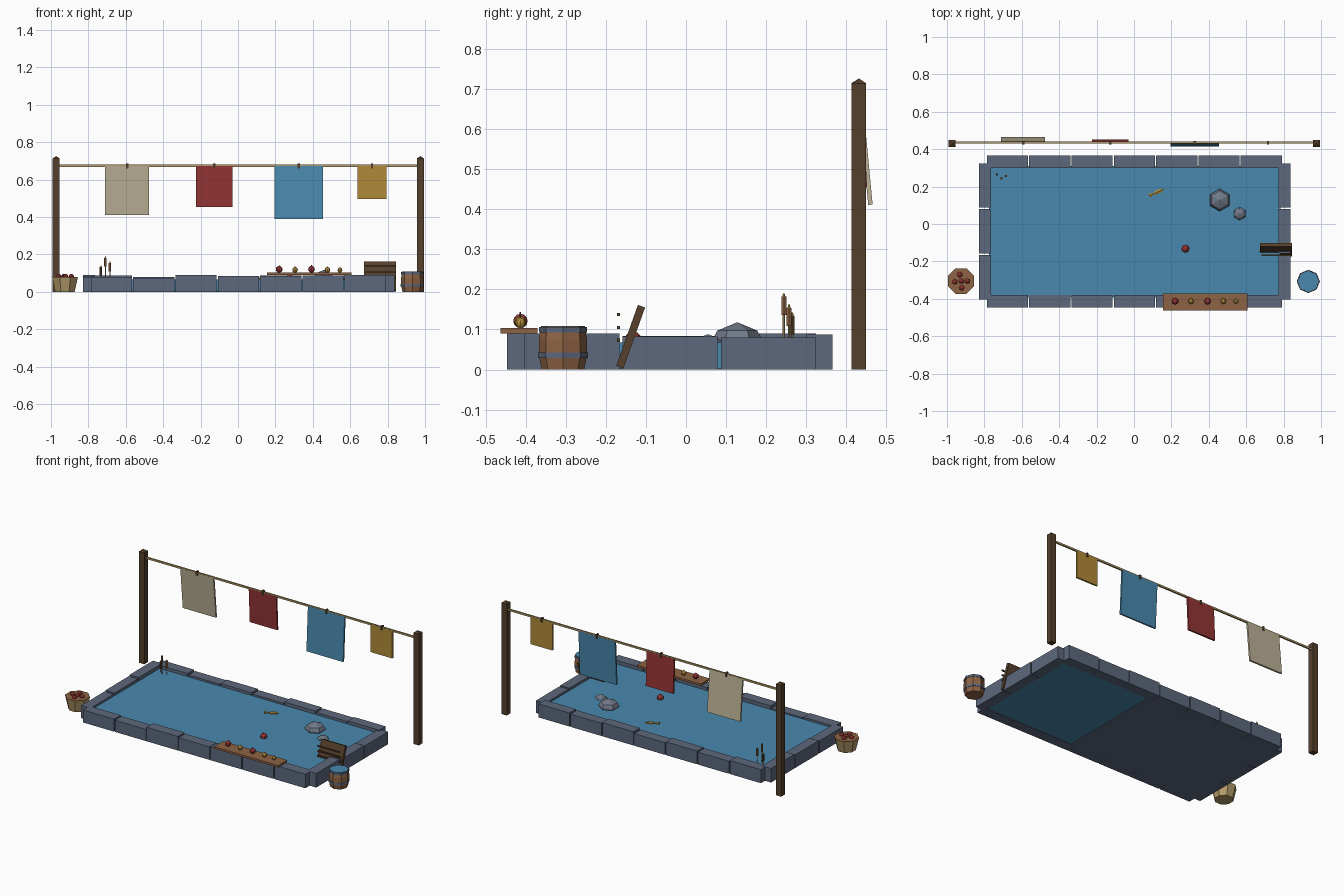
import bpy, bmesh, math
from mathutils import Matrix, Vector

if "Cube" in bpy.data.objects:
    bpy.data.objects.remove(bpy.data.objects["Cube"])


def mat(name, r, g, b):
    m = bpy.data.materials.new(name)
    m.diffuse_color = (r, g, b, 1)
    m.use_nodes = True
    m.node_tree.nodes["Principled BSDF"].inputs["Base Color"].default_value = m.diffuse_color
    return m


STONE = mat("slate_stone", .110, .138, .205)
ROCK = mat("pale_rock", .165, .195, .255)
WATER = mat("water_blue", .066, .250, .420)
RED = mat("red", .300, .035, .035)
LINEN = mat("linen", .510, .445, .310)
MUSTARD = mat("mustard", .434, .254, .040)
DARK = mat("dark_wood", .091, .051, .024)
WOOD = mat("warm_wood", .270, .125, .058)
TAN = mat("tan_straw", .450, .320, .140)


def finish(name, bm, material):
    bmesh.ops.recalc_face_normals(bm, faces=bm.faces)
    me = bpy.data.meshes.new(name)
    bm.to_mesh(me)
    bm.free()
    me.materials.append(material)
    ob = bpy.data.objects.new(name, me)
    bpy.context.collection.objects.link(ob)
    return ob


def box(name, lo, hi, material):
    """Box between two opposite corners."""
    lo, hi = Vector(lo), Vector(hi)
    bm = bmesh.new()
    bmesh.ops.create_cube(bm, size=1, matrix=Matrix.Translation((lo + hi) / 2)
                          @ Matrix.Diagonal((*(hi - lo), 1)))
    return finish(name, bm, material)


def slab(name, x0, x1, bottom, top, thick, material):
    """Board whose centre plane runs from bottom (y, z) to top (y, z)."""
    a, b = Vector(bottom), Vector(top)
    d = (b - a).normalized()
    n = Vector((-d.y, d.x)) * thick / 2
    bm = bmesh.new()
    rings = [[bm.verts.new((x, p.x, p.y)) for p in (a + n, a - n, b - n, b + n)]
             for x in (x0, x1)]
    for r in rings:
        bm.faces.new(r)
    for i in range(4):
        j = (i + 1) % 4
        bm.faces.new((rings[0][i], rings[0][j], rings[1][j], rings[1][i]))
    return finish(name, bm, material)


def lathe(name, x, y, profile, sides, material, turn=0.0):
    """Closed faceted solid turned from (radius, z) pairs."""
    bm = bmesh.new()
    rings = []
    for r, z in profile:
        rings.append([bm.verts.new((x + r * math.cos(turn + math.tau * i / sides),
                                    y + r * math.sin(turn + math.tau * i / sides), z))
                      for i in range(sides)])
    for a, b in zip(rings, rings[1:]):
        for i in range(sides):
            j = (i + 1) % sides
            bm.faces.new((a[i], a[j], b[j], b[i]))
    bm.faces.new(rings[0])
    bm.faces.new(rings[-1])
    bmesh.ops.remove_doubles(bm, verts=bm.verts, dist=1e-5)
    return finish(name, bm, material)


def ball(name, x, y, z, r, material):
    bm = bmesh.new()
    bmesh.ops.create_uvsphere(bm, u_segments=8, v_segments=6, radius=r,
                              matrix=Matrix.Translation((x, y, z)))
    return finish(name, bm, material)


# Stone rim: seven blocks along each long side, three along each short side
front_h = [.080, .075, .090, .084, .086, .088, .090]
back_h = [.087, .080, .085, .078, .088, .082, .087]
step = 1.584 / 7
for i in range(7):
    x0 = -.79 + i * step
    box("front_rim_block", (x0 + .003, -.447, 0), (x0 + step - .003, -.38, front_h[i]), STONE)
    box("back_rim_block", (x0 + .003, .300, 0), (x0 + step - .003, .365, back_h[i]), STONE)
step = .735 / 3
for i in range(3):
    y0 = -.407 + i * step
    box("left_rim_block", (-.83, y0 + .004, 0), (-.765, y0 + step - .004, (.080, .084, .090)[i]), STONE)
    box("right_rim_block", (.772, y0 + .004, 0), (.837, y0 + step - .004, (.090, .083, .080)[i]), STONE)

# Water body and the paved part of the floor below it
box("water", (-.775, -.392, .003), (.782, .310, .067), WATER)
box("floor_paving", (-.765, -.38, 0), (.15, .300, .006), STONE)

# Drying line: posts with pointed tops, rope
for x in (-.972, .975):
    s = .0185 * math.sqrt(2)
    lathe("line_post", x, .431, [(s, 0), (s, .714), (0, .726)], 4, DARK, math.pi / 4)
box("drying_rope", (-.972, .430, .669), (.975, .440, .680), TAN)

# Hanging cloths with one peg each
for label, x0, x1, z0, y1, m in (("linen", -.71, -.475, .411, .460, LINEN),
                                 ("red", -.225, -.030, .455, .446, RED),
                                 ("blue", .195, .455, .390, .420, WATER),
                                 ("mustard", .640, .793, .498, .435, MUSTARD)):
    slab(label + "_cloth", x0, x1, (y1, z0), (.435, .674), .011, m)
    c = (x0 + x1) / 2
    box(label + "_peg", (c - .006, .425, .660), (c + .006, .445, .686), DARK)

# Fruit basket
bx, by = -.925, -.305
lathe("basket", bx, by, [(.056, 0), (.074, .077)], 8, TAN, math.pi / 8)
lathe("basket_lining", bx, by, [(.074, .077), (.074, .080)], 8, WOOD, math.pi / 8)
for dx, dy in ((-.033, -.004), (.034, 0), (-.006, .034), (.004, -.036), (.002, 0)):
    ball("basket_apple", bx + dx, by + dy, .082, .014, RED)

# Barrel with two hoops, filled with water
bx, by = .932, -.307
lathe("barrel", bx, by, [(.053, 0), (.060, .035), (.060, .075), (.055, .107)], 8, WOOD)
for z, r in ((.029, .062), (.092, .060)):
    lathe("barrel_hoop", bx, by, [(r, z), (r, z + .014)], 8, STONE)
lathe("barrel_water", bx, by, [(.055, .105), (.055, .109)], 8, WATER)

# Leaning scrubbing board with rungs in front
slab("scrubbing_board", .675, .845, (-.165, .006), (-.111, .158), .019, DARK)
for z in (.073, .105, .137):
    box("board_rung", (.682, -.172, z - .004), (.842, -.164, z + .004), DARK)

# Shelf plank with fruit
box("shelf_plank", (.155, -.463, .090), (.608, -.371, .103), WOOD)
for x, r, m in ((.220, .018, RED), (.305, .015, MUSTARD), (.393, .018, RED),
                (.478, .015, MUSTARD), (.545, .013, MUSTARD)):
    ball("shelf_fruit", x, -.413, .103 + r, r, m)
    box("fruit_stem", (x - .002, -.415, .101 + 2 * r), (x + .002, -.411, .107 + 2 * r), DARK)

# Rocks rising from the water
lathe("large_rock", .458, .128, [(.050, .030), (.060, .078), (.050, .097), (0, .118)], 6, ROCK, math.pi / 6)
lathe("small_rock", .565, .055, [(.028, .040), (.036, .068), (.024, .079), (0, .088)], 6, ROCK, math.pi / 6)

# Reeds: stem, thick head and fine tip
for x, y, z in ((-.733, .265, .140), (-.685, .257, .160), (-.709, .244, .188)):
    lathe("reed_stem", x, y, [(.003, .03), (.003, z - .04)], 5, TAN)
    lathe("reed_head", x, y, [(.007, z - .052), (.007, z - .006)], 6, DARK if z < .15 else WOOD)
    lathe("reed_tip", x, y, [(.004, z - .006), (.002, z + .002)], 5, MUSTARD)

# Floating apple and toy fish
ball("floating_apple", .275, -.132, .074, .021, RED)
box("apple_stem", (.273, -.134, .093), (.277, -.130, .101), DARK)
for part, prof in (("body", [(0, -.044), (.012, -.020), (.011, .008), (0, .030)]),
                   ("tail", [(.003, .022), (.014, .045)])):
    ob = lathe("fish_" + part, 0, 0, prof, 6, MUSTARD)
    ob.data.transform(Matrix.Translation((.123, .170, .069))
                      @ Matrix.Rotation(math.radians(205), 4, 'Z')
                      @ Matrix.Diagonal((1, 1, .7, 1))
                      @ Matrix.Rotation(math.pi / 2, 4, 'Y'))
